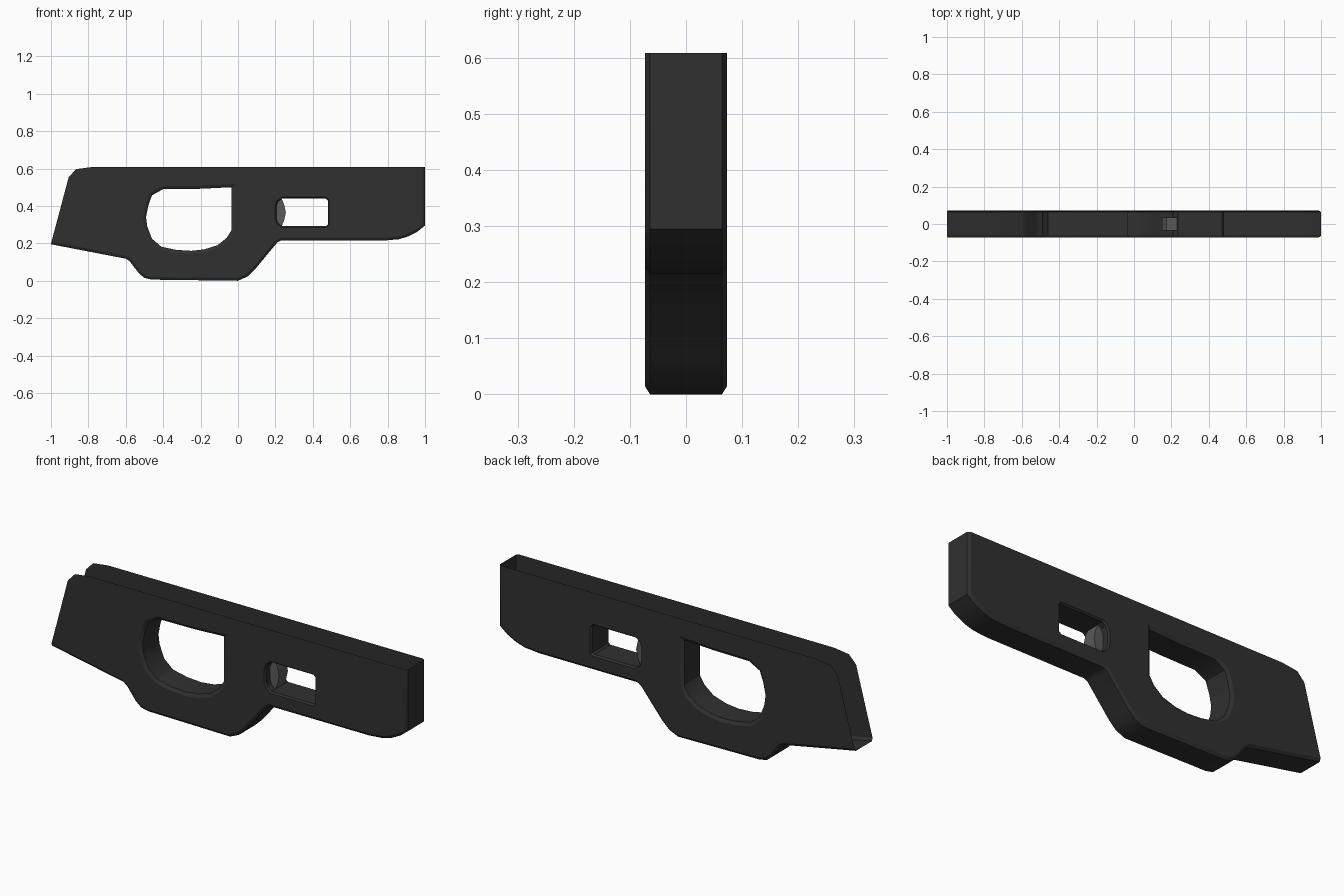
import bpy, bmesh
from mathutils import Vector

if "Cube" in bpy.data.objects:
    bpy.data.objects.remove(bpy.data.objects["Cube"])

HALF = 0.073     # half thickness of the body
EDGE = 0.064     # where the edge chamfer starts


def material(name, v):
    m = bpy.data.materials.new(name)
    m.diffuse_color = (v, v, v, 1)
    m.use_nodes = True
    m.node_tree.nodes["Principled BSDF"].inputs["Base Color"].default_value = m.diffuse_color
    return m


def offset(pts, d, closed):
    """Shift a profile sideways to the left of its direction by d."""
    out, n = [], len(pts)
    for i, p in enumerate(pts):
        p = Vector(p)
        a = Vector(pts[i - 1]) if closed or i > 0 else None
        b = Vector(pts[(i + 1) % n]) if closed or i < n - 1 else None
        dirs = [v.normalized() for v in ((p - a) if a else None, (b - p) if b else None) if v]
        norms = [Vector((-v.y, v.x)) for v in dirs]
        m = sum(norms, Vector((0, 0))).normalized()
        out.append(p + m * d / max(0.6, m.dot(norms[0])))
    return out


def finish(name, bm, mat):
    bmesh.ops.recalc_face_normals(bm, faces=bm.faces)
    me = bpy.data.meshes.new(name)
    bm.to_mesh(me)
    bm.free()
    ob = bpy.data.objects.new(name, me)
    bpy.context.collection.objects.link(ob)
    me.materials.append(mat)
    bpy.ops.object.select_all(action='DESELECT')
    ob.select_set(True)
    bpy.context.view_layer.objects.active = ob
    bpy.ops.object.shade_smooth_by_angle(angle=0.5)
    return ob


# Closed underside and front end, running from rear bottom to front top
belly = [(-1, .195), (-.6, .118), (-.58, .105), (-.53, .04), (-.5, .015), (-.46, .006),
         (0, 0), (.05, .022), (.09, .06), (.21, .205), (.23, .215), (.78, .215),
         (.86, .222), (.91, .237), (.96, .263), (1, .295), (1, .608)]
# Open top and slanted open rear
rim = [(-.78, .608), (-.865, .597), (-.905, .555), (-.97, .31)]
# Through openings (clockwise, so the left side is outward)
loop_hole = [(-.4, .49), (-.2, .492), (-.035, .5), (-.035, .27), (-.06, .23), (-.11, .19),
             (-.18, .168), (-.25, .16), (-.33, .165), (-.41, .182), (-.46, .225),
             (-.485, .29), (-.492, .34), (-.48, .4), (-.46, .457)]
slot_hole = [(.235, .44), (.47, .44), (.48, .43), (.48, .3), (.47, .292), (.235, .292),
             (.213, .31), (.205, .335), (.205, .397), (.213, .422)]


def strip(bm, pts, flared, closed):
    """Wall across the thickness with chamfers; returns its two side rows."""
    rows = [[bm.verts.new((p[0], y, p[1])) for p in src] for y, src in
            ((-HALF, flared), (-EDGE, pts), (EDGE, pts), (HALF, flared))]
    n = len(pts)
    for r, s in zip(rows, rows[1:]):
        for i in range(n if closed else n - 1):
            j = (i + 1) % n
            bm.faces.new((r[i], r[j], s[j], s[i]))
    return rows[0], rows[3]


# Hollow body shell
bm = bmesh.new()
outer = strip(bm, belly, offset(belly, .014, False), False)
holes = [strip(bm, h, offset(h, d, True), True) for h, d in ((loop_hole, .016), (slot_hole, .007))]
for k, y in enumerate((-HALF, HALF)):
    loops = [outer[k] + [bm.verts.new((x, y, z)) for x, z in rim]] + [h[k] for h in holes]
    edges = []
    for lp in loops:
        for a, b in zip(lp, lp[1:] + lp[:1]):
            edges.append(bm.edges.get((a, b)) or bm.edges.new((a, b)))
    bmesh.ops.triangle_fill(bm, edges=edges, use_beauty=True, normal=(0, -1 if k == 0 else 1, 0))
finish("body_shell", bm, material("dark_polymer", .03))

# Release button inside the slot
bm = bmesh.new()
oct_pts = [(.15, .325), (.175, .285), (.23, .285), (.246, .32), (.256, .365),
           (.246, .41), (.23, .447), (.175, .447), (.15, .405)]
face = bm.faces.new([bm.verts.new((x, -.035, z)) for x, z in oct_pts])
ext = bmesh.ops.extrude_face_region(bm, geom=[face], use_keep_orig=True)
bmesh.ops.translate(bm, vec=(0, .07, 0),
                    verts=[g for g in ext["geom"] if isinstance(g, bmesh.types.BMVert)])
finish("release_button", bm, material("grey_metal", .1))
